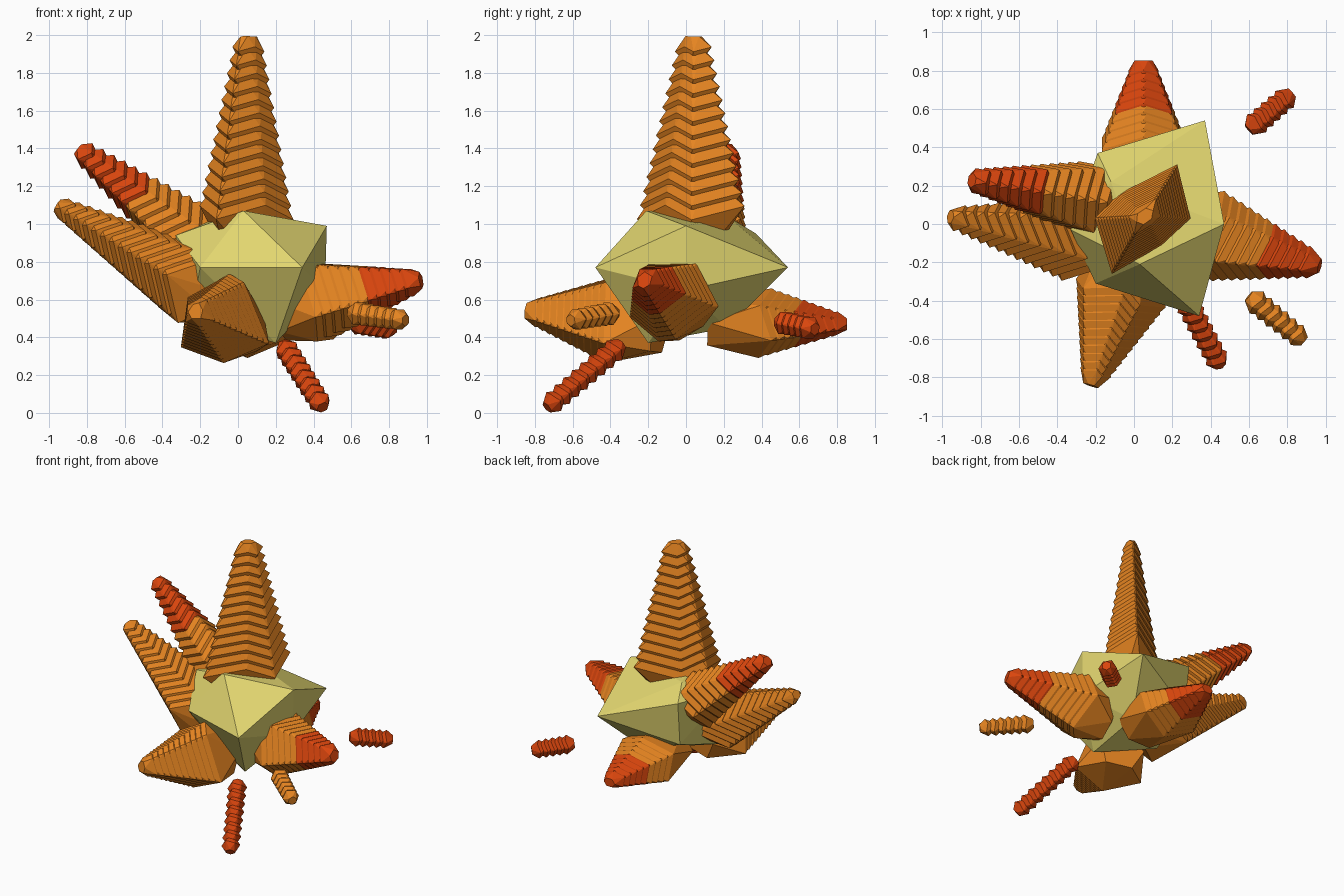
import bpy, bmesh, math
from mathutils import Vector

if "Cube" in bpy.data.objects:
    bpy.data.objects.remove(bpy.data.objects["Cube"])


def material(name, rgb):
    m = bpy.data.materials.new(name)
    m.diffuse_color = (*rgb, 1)
    m.use_nodes = True
    m.node_tree.nodes["Principled BSDF"].inputs["Base Color"].default_value = m.diffuse_color
    return m


YELLOW = material("pale_yellow", (0.76, 0.67, 0.16))
ORANGE = material("orange", (0.78, 0.23, 0.015))
RED = material("red_orange", (0.7, 0.06, 0.004))


def add_hull(bm, points, index):
    """Convex faceted rock around the points."""
    verts = [bm.verts.new(p) for p in points]
    hull = bmesh.ops.convex_hull(bm, input=verts)
    for f in hull["geom"]:
        if isinstance(f, bmesh.types.BMFace):
            f.material_index = index
    loose = [v for v in verts if v.is_valid and not v.link_faces]
    bmesh.ops.delete(bm, geom=loose, context="VERTS")


def finish(name, bm, mats):
    mesh = bpy.data.meshes.new(name)
    bm.to_mesh(mesh)
    bm.free()
    for m in mats:
        mesh.materials.append(m)
    ob = bpy.data.objects.new(name, mesh)
    bpy.context.collection.objects.link(ob)


def spike(name, base, tip, section, count, tip_scale, red_from=2.0,
          zigzag=0.12, back=0.8, back_width=0.3):
    """Row of identical faceted rocks shrinking from base to tip."""
    base, tip = Vector(base), Vector(tip)
    d = (tip - base).normalized()
    u = Vector((0, 0, 1)).cross(d)
    u = Vector((1, 0, 0)) if u.length < 0.1 else u.normalized()
    v = d.cross(u)
    r = sum(math.hypot(*p) for p in section) / len(section)
    n = len(section)
    rock = []
    for i, (a, b) in enumerate(section):
        # Widest ring, with its corners alternately pushed along the axis
        rock.append(u * a + v * b + d * r * (zigzag if i % 2 else -zigzag))
        # Smaller caps, turned half a side
        a2, b2 = section[(i + 1) % n]
        mid = u * (a + a2) + v * (b + b2)
        rock += [mid * 0.3 + d * r * 0.8, mid * back_width - d * r * back]
    bm = bmesh.new()
    for k in range(count):
        t = k / (count - 1)
        s = 1 + (tip_scale - 1) * t
        c = base.lerp(tip, t)
        add_hull(bm, [c + p * s for p in rock], 1 if t >= red_from else 0)
    finish(name, bm, [ORANGE, RED])


def hexagon(w, h, turn=0.0):
    return [(w * math.cos(turn + i * math.pi / 3), h * math.sin(turn + i * math.pi / 3))
            for i in range(6)]


# Central faceted body
bm = bmesh.new()
add_hull(bm, [
    (0.47, 0.0, 0.99), (0.03, -0.21, 1.07), (0.37, 0.54, 0.77), (0.34, -0.48, 0.77),
    (-0.19, 0.37, 0.95), (-0.12, 0.22, 1.04), (-0.2, -0.31, 0.77), (-0.33, -0.03, 0.94),
    (0.2, -0.2, 0.37), (0.46, 0.0, 0.65), (-0.25, -0.05, 0.5),
    (-0.18, 0.33, 0.62), (0.2, 0.22, 0.45)], 0)
finish("body", bm, [YELLOW])

# Tall upright spike
spike("top_spike", (0.045, 0.03, 1.06), (0.055, 0.04, 1.925),
      [(-0.25, 0.0), (-0.12, 0.13), (0.18, 0.28), (0.25, 0.0), (0.1, -0.14), (-0.16, -0.29)],
      13, 0.34, zigzag=-0.15)

# Large spikes around the body
spike("front_spike", (-0.07, -0.38, 0.49), (-0.2, -0.78, 0.53),
      [(-0.25, -0.14), (-0.2, 0.12), (0.01, 0.25), (0.11, 0.2), (0.24, -0.12), (0.01, -0.23)],
      11, 0.34, back=1.0, back_width=0.4)
spike("right_spike", (0.43, -0.065, 0.59), (0.905, -0.2, 0.69),
      [(-0.15, 0.21), (0.12, 0.2), (0.24, -0.02), (0.03, -0.21), (-0.08, -0.21), (-0.23, -0.09)],
      11, 0.36, red_from=0.58, back=0.9, back_width=0.4)
spike("back_spike", (0.05, 0.42, 0.475), (0.05, 0.79, 0.47),
      hexagon(0.25, 0.185, math.pi / 2), 9, 0.36, red_from=0.5,
      zigzag=-0.15, back=1.4, back_width=0.44)
spike("left_spike", (-0.27, -0.07, 0.69), (-0.91, 0.03, 1.07),
      hexagon(0.24, 0.23), 13, 0.3, zigzag=-0.35)
spike("upper_left_spike", (-0.22, 0.13, 0.9), (-0.8, 0.22, 1.36),
      hexagon(0.21, 0.2, 0.5), 12, 0.36, red_from=0.5, zigzag=0.25)

# Small loose shards
shard = hexagon(0.068, 0.068)
spike("low_shard", (0.26, -0.38, 0.33), (0.43, -0.7, 0.06), shard, 8, 0.95, red_from=0)
spike("front_shard", (0.64, -0.41, 0.525), (0.85, -0.58, 0.495), shard, 6, 0.9)
spike("back_shard", (0.64, 0.525, 0.475), (0.785, 0.65, 0.45), shard, 5, 0.95, red_from=0)
